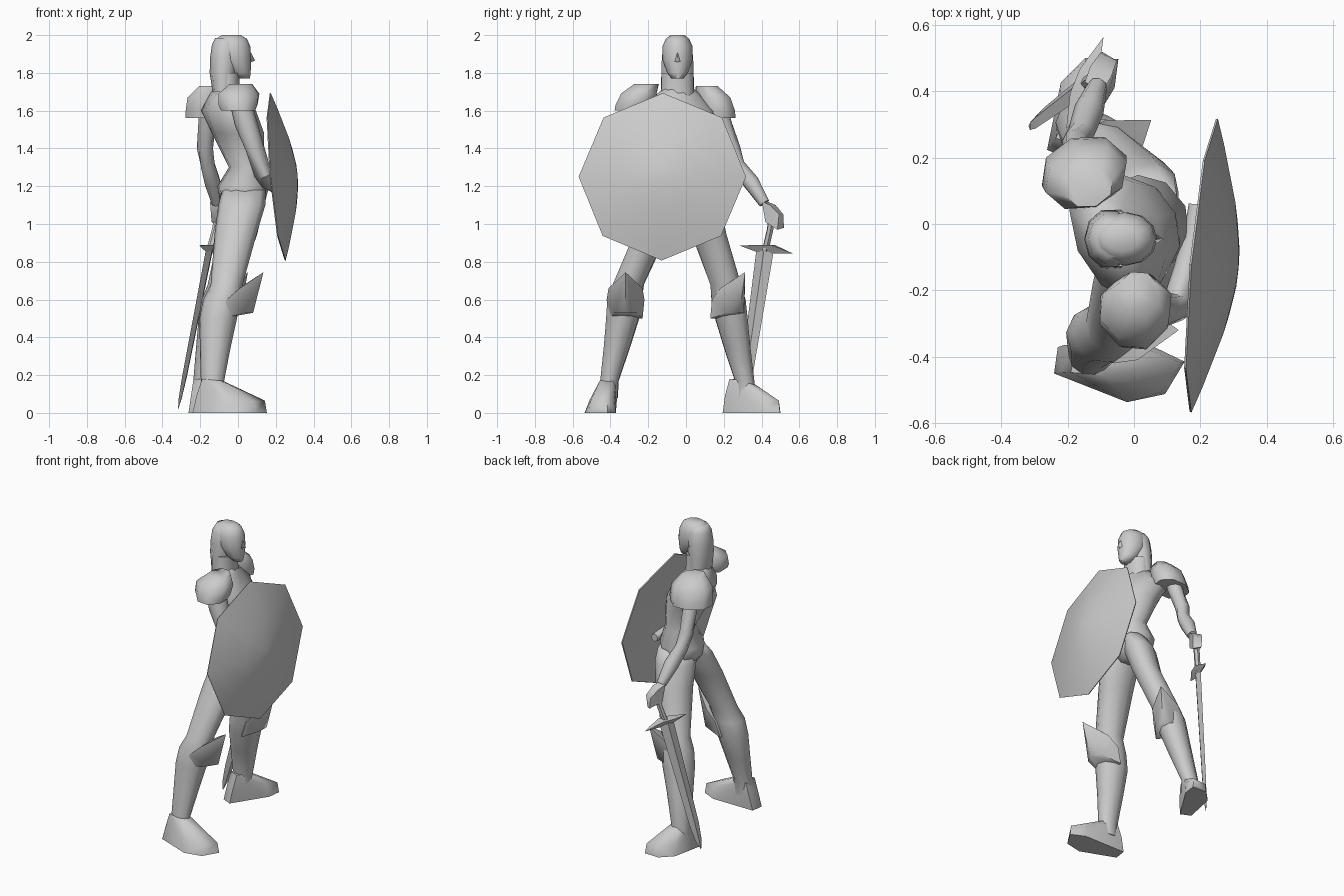
import bpy, bmesh, math
from mathutils import Vector

grey = bpy.data.materials.new("plain grey")
grey.diffuse_color = (0.6, 0.6, 0.6, 1)


def finish(name, bm, sharp=50):
    bmesh.ops.recalc_face_normals(bm, faces=bm.faces)
    me = bpy.data.meshes.new(name)
    bm.to_mesh(me)
    bm.free()
    me.materials.append(grey)
    me.polygons.foreach_set("use_smooth", [True] * len(me.polygons))
    me.set_sharp_from_angle(angle=math.radians(sharp))
    ob = bpy.data.objects.new(name, me)
    bpy.context.collection.objects.link(ob)
    return ob


def skin(name, rings, sharp=50):
    """Bridge rings of points and close both ends."""
    bm = bmesh.new()
    vr = [[bm.verts.new(p) for p in r] for r in rings]
    n = len(rings[0])
    for a, b in zip(vr, vr[1:]):
        for i in range(n):
            j = (i + 1) % n
            bm.faces.new((a[i], a[j], b[j], b[i]))
    bm.faces.new(vr[0])
    bm.faces.new(vr[-1])
    return finish(name, bm, sharp)


def axes(yaw):
    c, s = math.cos(math.radians(yaw)), math.sin(math.radians(yaw))
    return Vector((c, s, 0)), Vector((-s, c, 0))


def ellipse(c, u, v, a, b, n):
    return [Vector(c) + u * a * math.cos(2 * math.pi * i / n)
            + v * b * math.sin(2 * math.pi * i / n) for i in range(n)]


def loft(name, rows, yaw=0, n=10, sharp=50):
    """Horizontal oval sections: z, x, y, half depth, half width."""
    u, v = axes(yaw)
    return skin(name, [ellipse((x, y, z), u, v, a, b, n) for z, x, y, a, b in rows], sharp)


def tube(name, pts, n=8):
    """Round limb through points: x, y, z, radius."""
    P = [Vector(p[:3]) for p in pts]
    rings = []
    for i, p in enumerate(pts):
        d = P[min(i + 1, len(P) - 1)] - P[max(i - 1, 0)]
        q = d.to_track_quat('Z', 'Y')
        rings.append(ellipse(P[i], q @ Vector((1, 0, 0)), q @ Vector((0, 1, 0)), p[3], p[3], n))
    return skin(name, rings)


def hull(name, origin, yaw, pts, scale=1, mirror=1, sharp=60):
    """Convex block from forward, side, height points."""
    u, v = axes(yaw)
    bm = bmesh.new()
    for f, s, z in pts:
        bm.verts.new(Vector(origin) + u * f * scale + v * s * scale * mirror + Vector((0, 0, z)))
    res = bmesh.ops.convex_hull(bm, input=bm.verts)
    loose = [g for g in set(res["geom_interior"] + res["geom_unused"])
             if isinstance(g, bmesh.types.BMVert)]
    if loose:
        bmesh.ops.delete(bm, geom=loose, context='VERTS')
    return finish(name, bm, sharp)


# torso, turned towards +y
loft("torso", [
    (1.06, 0.02, 0.00, .07, .06), (1.12, 0.025, 0.00, .12, .13),
    (1.20, 0.028, 0.00, .138, .15), (1.30, 0.045, 0.00, .09, .115),
    (1.48, 0.00, -0.02, .135, .165), (1.60, -0.05, -0.03, .13, .21),
    (1.68, -0.065, -0.04, .08, .13), (1.72, -0.065, -0.04, .06, .08)], yaw=23, sharp=80)

# head, long hair merging into the neck, nose
loft("neck", [(1.62, -.065, -.045, .08, .10), (1.72, -.06, -.045, .068, .09),
              (1.80, -.06, -.045, .07, .088)])
loft("head", [(1.77, .03, -.045, .033, .03), (1.80, .012, -.045, .055, .055),
              (1.87, -.02, -.045, .09, .08), (1.94, -.03, -.045, .095, .08),
              (1.98, -.035, -.045, .083, .062), (2.0, -.035, -.045, .05, .037)], n=12, sharp=80)
loft("hair", [(1.70, -.08, -.045, .055, .092), (1.80, -.078, -.045, .072, .09),
              (1.88, -.072, -.045, .076, .087), (1.95, -.068, -.045, .07, .078),
              (1.985, -.06, -.045, .06, .055)], sharp=80)
hull("nose", (0.0, -.045, 0), 0, [(.09, 0, 1.865), (.06, .018, 1.86), (.06, -.018, 1.86),
                                  (.062, 0, 1.92), (.05, 0, 1.85)], sharp=90)

# legs
loft("right_leg", [
    (1.18, .03, -.06, .115, .075), (1.10, .02, -.105, .125, .10),
    (.95, -.012, -.185, .112, .09), (.68, -.06, -.305, .085, .085),
    (.60, -.085, -.325, .10, .094), (.50, -.105, -.335, .10, .09),
    (.35, -.12, -.365, .082, .072),
    (.17, -.135, -.405, .062, .05), (.08, -.135, -.41, .06, .05)], yaw=-5, sharp=80)
loft("left_leg", [
    (1.18, .03, .05, .115, .075), (1.10, .02, .08, .125, .095),
    (.95, 0, .12, .112, .085), (.68, -.075, .21, .085, .085),
    (.60, -.095, .225, .10, .092), (.50, -.115, .24, .098, .085),
    (.35, -.145, .27, .08, .07),
    (.17, -.18, .31, .06, .05), (.08, -.18, .31, .06, .05)], yaw=35, sharp=80)

# knee guards and feet, one shape each, mirrored
knee = [(.195, 0, .745), (.07, .09, .66), (.07, -.09, .66), (.0, .10, .60), (.0, -.10, .60),
        (.14, 0, .53), (.10, .06, .53), (.10, -.06, .53), (-.03, .09, .50), (-.03, -.09, .50),
        (.08, 0, .67)]
hull("right_knee_guard", (-.06, -.32, 0), 0, knee)
hull("left_knee_guard", (-.09, .21, 0), 36, knee, scale=.9)
foot = [(-.10, -.03, 0), (-.10, .05, 0), (-.08, -.04, .09), (-.08, .04, .09),
        (-.05, -.04, .18), (-.05, .04, .18), (.05, -.035, .17), (.05, .035, .17),
        (.13, .105, 0), (.11, .08, .07), (.24, .065, 0), (.23, .06, .06),
        (.285, -.04, 0), (.275, -.035, .065), (.19, -.07, 0), (.17, -.06, .085)]
hull("right_foot", (-.135, -.415, 0), -8, foot, mirror=-1)
hull("left_foot", (-.185, .285, 0), 65, foot, scale=.88)

# pauldrons, flared at the lower outer edge
loft("right_pauldron", [(1.60, 0, -.275, .095, .11), (1.63, .0, -.265, .11, .115),
                        (1.69, .005, -.25, .115, .10),
                        (1.74, .015, -.21, .065, .07)], yaw=20, n=8, sharp=60)
loft("left_pauldron", [(1.56, -.155, .165, .13, .10), (1.60, -.15, .16, .135, .10),
                       (1.67, -.145, .14, .13, .095),
                       (1.73, -.135, .11, .075, .06)], yaw=20, n=8, sharp=60)

# arms
tube("right_arm", [(.01, -.25, 1.66, .06), (.04, -.26, 1.54, .06), (.09, -.26, 1.40, .05),
                   (.13, -.25, 1.27, .048), (.16, -.14, 1.22, .042),
                   (.185, -.02, 1.20, .033), (.19, .06, 1.20, .025)])
tube("left_arm", [(-.155, .16, 1.65, .05), (-.165, .20, 1.52, .047), (-.175, .245, 1.40, .043),
                  (-.16, .275, 1.31, .04), (-.135, .345, 1.22, .045),
                  (-.11, .415, 1.11, .03)])
hull("left_hand", (-.10, .46, 0), 65, [
    (-.05, .03, 1.12), (-.05, -.03, 1.12), (.0, .035, 1.10), (.0, -.035, 1.10),
    (.05, .025, 1.05), (.05, -.03, 1.05), (.055, .02, .98), (.04, -.03, .97),
    (-.03, .03, 1.01), (-.03, -.03, 1.01)])

# sword: grip, guard, blade
top, tip = Vector((-.15, .42, .87)), Vector((-.317, .295, .02))
w, t = axes(68)
tube("sword_grip", [(-.15, .42, .86, .018), (-.12, .445, .97, .018), (-.10, .46, 1.06, .022)], 6)
hull("sword_guard", top, 68, [(-.145, 0, .015), (.155, 0, -.025), (-.04, .03, .02), (.04, .03, .02),
                              (-.04, -.03, .02), (.04, -.03, .02), (-.03, 0, -.025), (.03, 0, -.025)])
skin("sword_blade", [ellipse(top.lerp(tip, k), w, t, a, b, 4) for k, a, b in
                     ((0, .05, .016), (.8, .034, .011), (.93, .022, .008), (1, .001, .001))], 20)

# shield: eight-sided dome, tilted, with hollow back
n = Vector((1, -.09, .09)).normalized()
side = Vector((.09, 1, 0)).normalized()
up = n.cross(side)
if up.z < 0:
    up = -up
centre = Vector((.21, -.125, 1.25))
skin("shield", [ellipse(centre + n * d, side, up, r, r, 8) for r, d in
                ((.03, .06), (.22, .035), (.36, .008), (.442, -.003), (.445, .003), (.365, .03),
                 (.2, .078), (.08, .099), (.01, .105))], 35)
